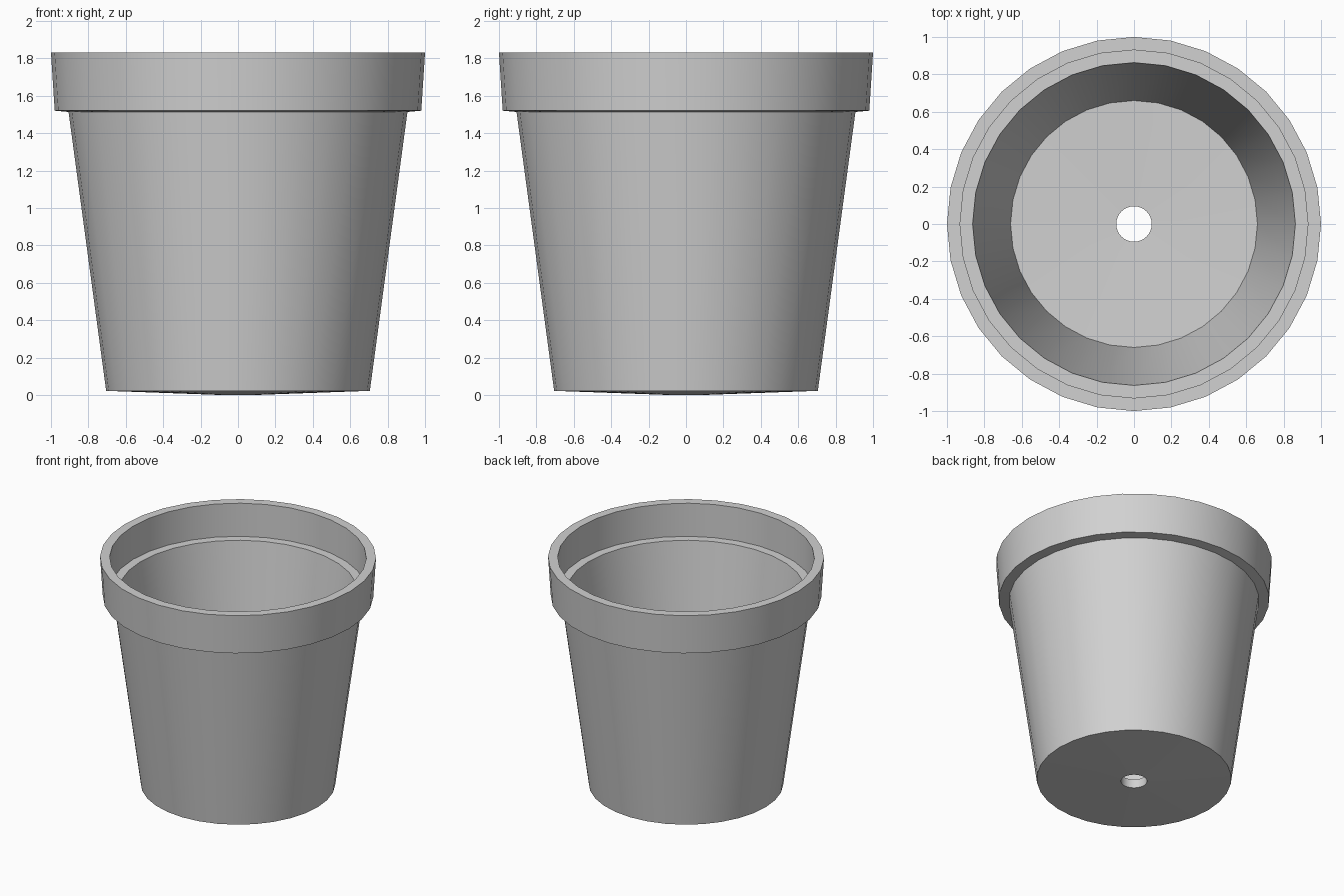
import bpy, bmesh, math

cube = bpy.data.objects.get("Cube")
if cube:
    bpy.data.objects.remove(cube, do_unlink=True)

SEGMENTS = 32

# Plain grey clay
clay = bpy.data.materials.new("grey_clay")
clay.use_nodes = True
GREY = (0.64, 0.64, 0.64, 1)
clay.diffuse_color = GREY
clay.node_tree.nodes["Principled BSDF"].inputs["Base Color"].default_value = GREY


def lathe(name, profile, material):
    """Revolve a closed (radius, height) profile around z."""
    bm = bmesh.new()
    rings = []
    for i in range(SEGMENTS):
        a = 2 * math.pi * i / SEGMENTS
        rings.append([bm.verts.new((r * math.cos(a), r * math.sin(a), z))
                      for r, z in profile])
    n = len(profile)
    for i in range(SEGMENTS):
        here, after = rings[i], rings[(i + 1) % SEGMENTS]
        for j in range(n):
            k = (j + 1) % n
            bm.faces.new((here[j], after[j], after[k], here[k]))
    bmesh.ops.recalc_face_normals(bm, faces=bm.faces)
    mesh = bpy.data.meshes.new(name)
    bm.to_mesh(mesh)
    bm.free()
    mesh.materials.append(material)
    obj = bpy.data.objects.new(name, mesh)
    bpy.context.collection.objects.link(obj)
    return obj


# Tapered wall, overhanging rim, inner ledge and floor with a drain hole
pot = lathe("flower_pot", [
    (0.095, 0.0),     # drain hole, underside
    (0.705, 0.022),   # foot
    (0.906, 1.513),   # wall meets rim
    (0.98, 1.52),     # rim lower edge
    (1.0, 1.83),      # rim upper edge
    (0.93, 1.83),     # rim inner edge
    (0.93, 1.565),    # ledge
    (0.863, 1.565),
    (0.66, 0.085),    # floor edge
    (0.095, 0.07),    # drain hole, inside
], clay)

bpy.ops.object.select_all(action="DESELECT")
pot.select_set(True)
bpy.context.view_layer.objects.active = pot
bpy.ops.object.shade_smooth_by_angle(angle=math.radians(30))
